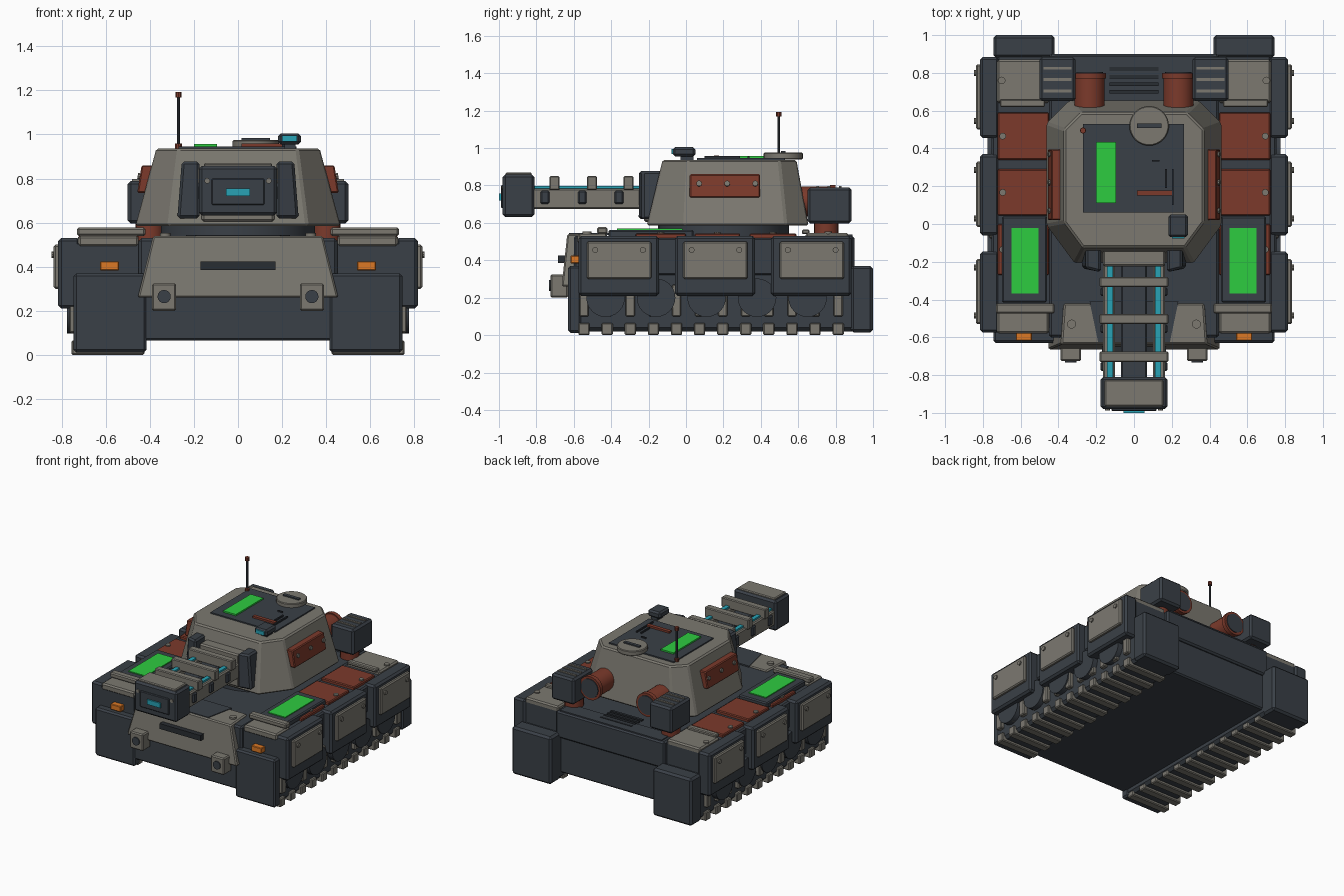
import bpy, bmesh, math
from mathutils import Vector, Matrix

if "Cube" in bpy.data.objects:
    bpy.data.objects.remove(bpy.data.objects["Cube"])


def mat(name, r, g, b):
    m = bpy.data.materials.new(name)
    m.diffuse_color = (r, g, b, 1)
    m.use_nodes = True
    m.node_tree.nodes["Principled BSDF"].inputs["Base Color"].default_value = m.diffuse_color
    return m


DARK = mat("dark slate", .042, .051, .063)
BLACK = mat("slot black", .022, .026, .032)
GREY = mat("warm grey", .2, .19, .163)
RED = mat("rust red", .2, .042, .024)
GREEN = mat("bright green", .027, .604, .051)
CYAN = mat("cyan glass", .021, .36, .46)
ORANGE = mat("orange lamp", .72, .19, .018)


def finish(name, bm, material, bevel=0.0, smooth=False):
    bmesh.ops.recalc_face_normals(bm, faces=bm.faces)
    me = bpy.data.meshes.new(name)
    bm.to_mesh(me)
    bm.free()
    me.materials.append(material)
    ob = bpy.data.objects.new(name, me)
    bpy.context.collection.objects.link(ob)
    if bevel:
        mod = ob.modifiers.new("edge_bevel", 'BEVEL')
        mod.width, mod.segments, mod.limit_method = bevel, 1, 'ANGLE'
    if smooth:
        bpy.context.view_layer.objects.active = ob
        ob.select_set(True)
        bpy.ops.object.shade_smooth_by_angle(angle=math.radians(35))
        ob.select_set(False)
    return ob


def loft(name, bottom, top, material, bevel=0.0):
    """Solid between two matching rings of points."""
    bm = bmesh.new()
    a = [bm.verts.new(p) for p in bottom]
    b = [bm.verts.new(p) for p in top]
    n = len(a)
    bm.faces.new(a)
    bm.faces.new(b)
    for i in range(n):
        j = (i + 1) % n
        bm.faces.new((a[i], a[j], b[j], b[i]))
    return finish(name, bm, material, bevel)


def box(name, x, y, z, material, bevel=0.0):
    def ring(h):
        return [(x[0], y[0], h), (x[1], y[0], h), (x[1], y[1], h), (x[0], y[1], h)]
    return loft(name, ring(z[0]), ring(z[1]), material, bevel)


def cyl(name, center, r, depth, axis, material, sides=24, bevel=0.0):
    bm = bmesh.new()
    rot = Vector((0, 0, 1)).rotation_difference(Vector(axis)).to_matrix().to_4x4()
    bmesh.ops.create_cone(bm, cap_ends=True, segments=sides, radius1=r, radius2=r,
                          depth=depth, matrix=Matrix.Translation(center) @ rot)
    return finish(name, bm, material, bevel, True)


def pair(name, x, y, z, material, bevel=0.0):
    """A box and its mirror image across x = 0."""
    box(name + "_right", x, y, z, material, bevel)
    box(name + "_left", (-x[1], -x[0]), y, z, material, bevel)


def pair_cyl(name, c, r, d, axis, material, sides=24, bevel=0.0):
    for s, side in ((1, "_right"), (-1, "_left")):
        cyl(name + side, (s * c[0], c[1], c[2]), r, d,
            (s * axis[0], axis[1], axis[2]), material, sides, bevel)


# Hull
box("hull", (-.45, .45), (-.6, .9), (.33, .53), DARK, .012)
box("lower_hull", (-.43, .43), (-.62, .88), (.065, .36), DARK, .01)
loft("front_armour",
     [(-.455, -.665, .26), (.455, -.665, .26), (.455, -.5, .26), (-.455, -.5, .26)],
     [(-.385, -.635, .54), (.385, -.635, .54), (.37, -.42, .54), (-.37, -.42, .54)], GREY, .008)
loft("deck_centre_plate",
     [(-.19, -.625, .535), (.19, -.625, .535), (.235, -.41, .535), (-.235, -.41, .535)],
     [(-.19, -.625, .545), (.19, -.625, .545), (.235, -.41, .545), (-.235, -.41, .545)], DARK)
box("front_slot", (-.17, .17), (-.685, -.64), (.385, .425), BLACK)
pair("tow_block", (.28, .39), (-.725, -.63), (.2, .325), GREY, .008)
pair_cyl("tow_eye", (.335, -.725, .265), .03, .016, (0, 1, 0), DARK, 16)
pair_cyl("deck_bolt", (.33, -.53, .545), .024, .016, (0, 0, 1), GREY, 12)
for i in range(4):
    box(f"engine_grille_{i}", (-.13, .13), (.69 + .04 * i, .71 + .04 * i), (.525, .54), BLACK)
box("rear_ledge", (-.42, .42), (.77, .89), (.525, .537), DARK)

# Tracks, wheels and treads
pair("track_body", (.42, .735), (-.6, .97), (.02, .36), DARK, .02)
pair("track_front", (.415, .745), (-.63, -.56), (.012, .37), DARK, .012)
pair("track_rear", (.42, .745), (.88, 1.0), (.015, .37), DARK, .015)
for i in range(12):
    y = -.545 + i * .1235
    pair(f"tread_{i}", (.425, .755), (y - .03, y + .03), (0, .065), GREY, .006)
    pair(f"tread_guide_{i}", (.70, .765), (y - .025, y + .025), (.1, .27), GREY, .006)
for i in range(5):
    pair_cyl(f"wheel_{i}", (.735, -.43 + i * .27, .2), .103, .08, (1, 0, 0), DARK, 24)

# Fenders with three side skirts each
pair("fender", (.42, .755), (-.56, .87), (.32, .52), DARK, .01)
pair("fender_front", (.40, .78), (-.575, -.48), (.355, .515), DARK, .012)
for i, y in enumerate((-.575, -.06, .455)):
    pair(f"skirt_{i}", (.715, .815), (y, y + .43), (.21, .53), DARK, .014)
    pair(f"skirt_panel_{i}", (.80, .836), (y + .045, y + .39), (.3, .5), GREY, .008)
    for k in (.09, .345):
        pair_cyl(f"skirt_bolt_{i}", (.838, y + k, .455), .016, .016, (1, 0, 0), GREY, 10)
for i, (a, b) in enumerate(((-.27, 0), (.045, .29), (.34, .59))):
    pair(f"red_deck_panel_{i}", (.45, .722), (a, b), (.51, .543), RED, .006)
    pair_cyl(f"red_panel_bolt_{i}", (.695, (a + b) / 2, .545), .018, .014, (0, 0, 1), GREY, 10)
pair("front_fender_cap", (.45, .725), (-.58, -.42), (.49, .54), GREY, .01)
pair("front_fender_lip", (.42, .73), (-.475, -.42), (.54, .578), GREY, .008)
pair("rear_fender_cap", (.45, .725), (.64, .87), (.5, .545), GREY, .01)
pair("rear_fender_lip", (.47, .71), (.62, .66), (.54, .565), GREY, .006)
pair_cyl("rear_cap_bolt", (.70, .76, .547), .02, .012, (0, 0, 1), GREY, 12)
pair("display_base", (.46, .70), (-.415, .04), (.52, .563), DARK, .008)
pair("green_display", (.505, .648), (-.368, -.02), (.56, .57), GREEN)
pair("head_lamp", (.54, .625), (-.617, -.57), (.383, .425), ORANGE, .004)

# Turret
cyl("turret_ring", (0, .2, .56), .35, .08, (0, 0, 1), DARK, 32)


def octagon(w, y0, y1, cf, cr, z):
    half = [(w - cf, y0), (w, y0 + cf * 1.35), (w, y1 - cr), (w - cr, y1)]
    return [(x, y, z) for x, y in half] + [(-x, y, z) for x, y in reversed(half)]


loft("turret", octagon(.465, -.21, .655, .15, .12, .585),
     octagon(.37, -.125, .59, .1, .09, .937), GREY, .01)
box("roof_panel", (-.27, .265), (.06, .53), (.93, .946), DARK)
box("roof_display", (-.2, -.095), (.11, .435), (.945, .957), GREEN)
box("roof_red_bar", (.015, .2), (.15, .177), (.945, .96), RED)
box("roof_handle", (.2, .21), (.1, .29), (.945, .957), BLACK)
box("roof_vent", (.165, .175), (.19, .29), (.945, .957), BLACK)
box("roof_clip", (.095, .135), (.33, .34), (.945, .955), BLACK)
cyl("hatch", (.08, .52, .957), .105, .036, (0, 0, 1), GREY, 32, .005)
box("hatch_slot", (.015, .145), (.508, .532), (.97, .984), DARK)
box("sight", (.182, .285), (-.07, .05), (.955, 1.005), DARK, .012)
box("sight_foot", (.21, .26), (-.03, .04), (.93, .96), DARK)
box("sight_glass", (.2, .268), (-.078, -.06), (.967, .995), CYAN)
cyl("antenna_base", (-.27, .495, .945), .016, .03, (0, 0, 1), RED, 10)
cyl("antenna", (-.27, .495, 1.06), .007, .24, (0, 0, 1), DARK, 8)
cyl("antenna_tip", (-.27, .495, 1.18), .015, .025, (0, 0, 1), RED, 10)

# Red side plates following the turret slope
for s, side in ((1, "right"), (-1, "left")):
    def slab(z, shift, y0=.02, y1=.395):
        return [(s * (.38 + shift), y0, z), (s * (.445 + shift), y0, z),
                (s * (.445 + shift), y1, z), (s * (.38 + shift), y1, z)]
    loft("side_plate_" + side, slab(.735, .012), slab(.86, -.008), RED, .006)
    for y in (.07, .22, .37):
        cyl("side_plate_bolt_" + side, (s * .447, y, .81), .015, .016, (s, 0, .16), GREY, 10)

# Gun with twin rails
box("gun_mantlet", (-.165, .165), (-.225, -.1), (.605, .85), GREY, .01)
for s, side in ((1, "right"), (-1, "left")):
    loft("gun_cheek_" + side,
         [(s * .175, -.255, .62), (s * .275, -.235, .62), (s * .275, -.1, .62), (s * .175, -.1, .62)],
         [(s * .175, -.255, .877), (s * .255, -.235, .877), (s * .255, -.1, .877), (s * .175, -.1, .877)],
         DARK, .012)
box("gun_core", (-.07, .07), (-.82, -.2), (.675, .78), DARK, .01)
pair("gun_rail", (.1, .165), (-.82, -.2), (.675, .785), GREY, .008)
pair("energy_strip", (.112, .143), (-.82, -.2), (.78, .798), CYAN)
for i, y in enumerate((-.703, -.503, -.307)):
    box(f"gun_band_{i}", (-.182, .182), (y - .027, y + .027), (.775, .85), GREY, .006)
    pair(f"rail_clamp_{i}", (.15, .178), (y - .075, y - .028), (.7, .772), DARK, .008)
box("muzzle", (-.177, .177), (-.98, -.81), (.632, .858), DARK, .014)
box("muzzle_top", (-.155, .155), (-.965, -.825), (.85, .87), GREY, .006)
box("muzzle_frame", (-.12, .12), (-.99, -.97), (.68, .8), DARK, .005)
box("muzzle_glass", (-.055, .055), (-1.0, -.985), (.72, .756), CYAN)
pair_cyl("muzzle_bolt", (.14, -.98, .79), .013, .014, (0, 1, 0), GREY, 10)

# Rear pods and exhaust drums
pair("rear_pod", (.31, .50), (.65, .885), (.597, .79), DARK, .014)
for i in range(3):
    pair(f"pod_bar_{i}", (.33, .48), (.697 + i * .06, .712 + i * .06), (.785, .797), GREY)
pair_cyl("pod_post", (.4, .75, .565), .065, .09, (0, 0, 1), RED, 20)
pair_cyl("exhaust_drum", (.235, .67, .715), .08, .23, (0, 1, 0), RED, 24)
pair_cyl("drum_rim", (.235, .785, .715), .088, .03, (0, 1, 0), RED, 24)
pair_cyl("drum_cap", (.235, .8, .715), .07, .012, (0, 1, 0), DARK, 24)
